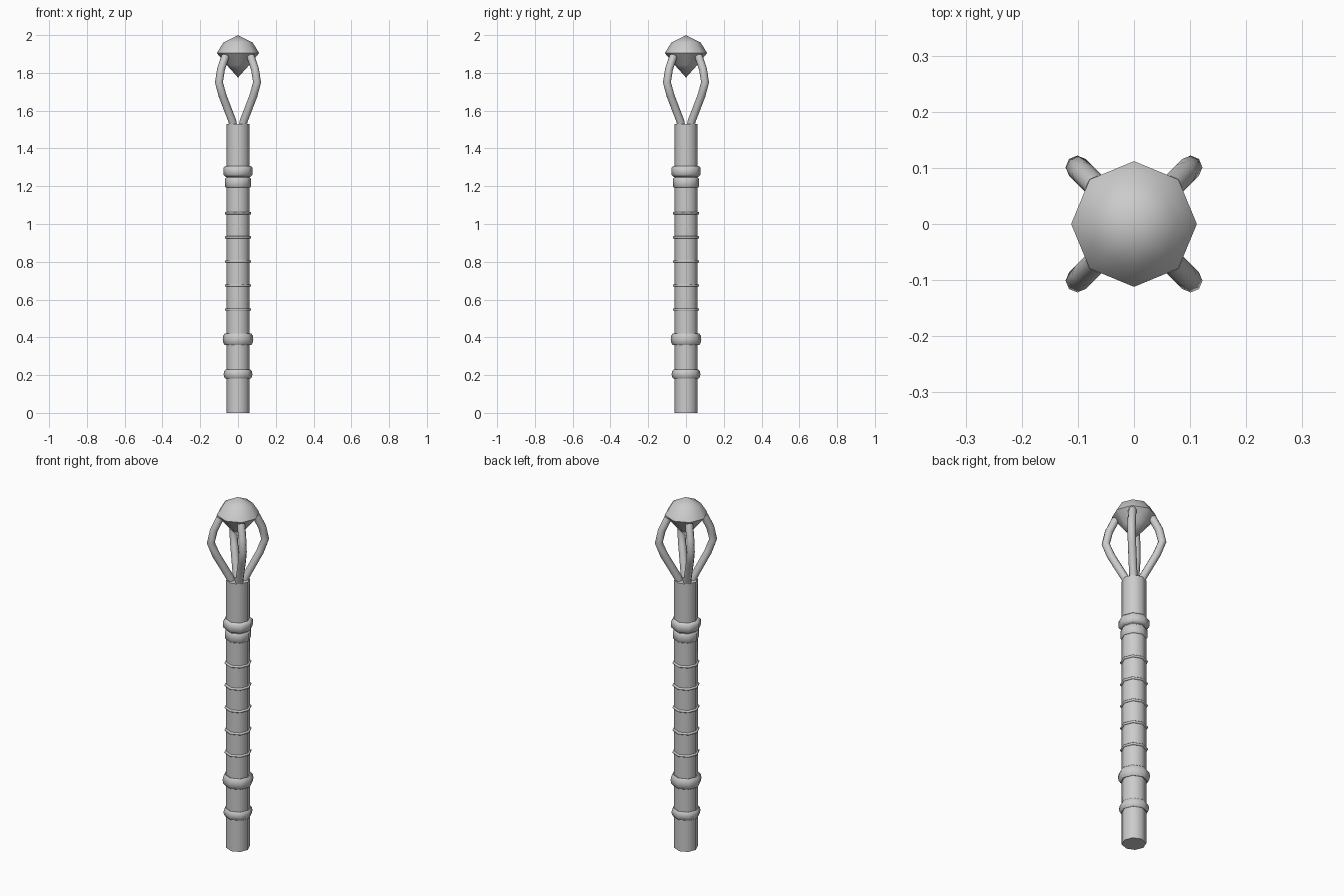
import bpy, bmesh
from math import sin, cos, pi, radians

if "Cube" in bpy.data.objects:
    bpy.data.objects.remove(bpy.data.objects["Cube"])

SIDES = 8


def finish(name, bm, angle=50):
    bmesh.ops.recalc_face_normals(bm, faces=bm.faces)
    me = bpy.data.meshes.new(name)
    bm.to_mesh(me)
    bm.free()
    ob = bpy.data.objects.new(name, me)
    bpy.context.collection.objects.link(ob)
    bpy.ops.object.select_all(action='DESELECT')
    ob.select_set(True)
    bpy.context.view_layer.objects.active = ob
    bpy.ops.object.shade_smooth_by_angle(angle=radians(angle))
    return ob


def lathe(name, profile, closed=False, angle=50):
    """Revolve (radius, z) points; radius 0 gives a single pole vertex."""
    bm = bmesh.new()
    rings = []
    for r, z in profile:
        n = SIDES if r > 0 else 1
        rings.append([bm.verts.new((r * cos(2 * pi * i / SIDES),
                                    r * sin(2 * pi * i / SIDES), z)) for i in range(n)])
    pairs = list(zip(rings, rings[1:]))
    if closed:
        pairs.append((rings[-1], rings[0]))
    for a, b in pairs:
        for i in range(SIDES):
            j = (i + 1) % SIDES
            if len(a) == 1:
                bm.faces.new((a[0], b[i], b[j]))
            elif len(b) == 1:
                bm.faces.new((a[i], a[j], b[0]))
            else:
                bm.faces.new((a[i], a[j], b[j], b[i]))
    return finish(name, bm, angle)


def round_ring(name, z, outer, half):
    depth = outer - 0.056
    pts = [(outer - depth, z - half * 0.8), (outer - depth * 0.45, z - half),
           (outer - depth * 0.12, z - half * 0.62), (outer, z),
           (outer - depth * 0.12, z + half * 0.62), (outer - depth * 0.45, z + half),
           (outer - depth, z + half * 0.8)]
    return lathe(name, pts, closed=True)


def flat_band(name, z0, z1, outer, bevel):
    pts = [(0.055, z0), (outer - bevel, z0), (outer, z0 + bevel),
           (outer, z1 - bevel), (outer - bevel, z1), (0.055, z1)]
    return lathe(name, pts, closed=True)


# Shaft
lathe("shaft", [(0, 0), (0.062, 0), (0.062, 1.53), (0, 1.53)])

# Rounded rings and collars
round_ring("lower_ring", 0.205, 0.076, 0.024)
round_ring("grip_ring", 0.39, 0.081, 0.031)
flat_band("upper_band", 1.193, 1.245, 0.068, 0.004)
flat_band("upper_collar", 1.25, 1.308, 0.078, 0.012)

# Thin grip wires
for k in range(5):
    flat_band(f"grip_wire_{k + 1}", 0.541 + k * 0.1275, 0.553 + k * 0.1275, 0.07, 0.003)

# Gem head
lathe("gem", [(0, 1.775), (0.060, 1.842), (0.112, 1.905), (0.078, 1.96), (0, 2.0)])

# Four bowed prongs holding the gem: (offset along x and y, z)
PATH = [(0.022, 1.50), (0.030, 1.545), (0.082, 1.68), (0.101, 1.75), (0.090, 1.82), (0.066, 1.89)]
for k in range(4):
    curve = bpy.data.curves.new("prong_path", 'CURVE')
    curve.dimensions = '3D'
    curve.bevel_depth = 0.021
    curve.bevel_resolution = 2
    curve.use_fill_caps = True
    sp = curve.splines.new('POLY')
    sp.points.add(len(PATH) - 1)
    sx, sy = ((1, 1), (-1, 1), (-1, -1), (1, -1))[k]
    for p, (d, z) in zip(sp.points, PATH):
        p.co = (sx * d, sy * d, z, 1)
    ob = bpy.data.objects.new(f"prong_{k + 1}", curve)
    bpy.context.collection.objects.link(ob)
    bpy.ops.object.select_all(action='DESELECT')
    ob.select_set(True)
    bpy.context.view_layer.objects.active = ob
    bpy.ops.object.convert(target='MESH')
    bpy.ops.object.shade_smooth_by_angle(angle=radians(50))
